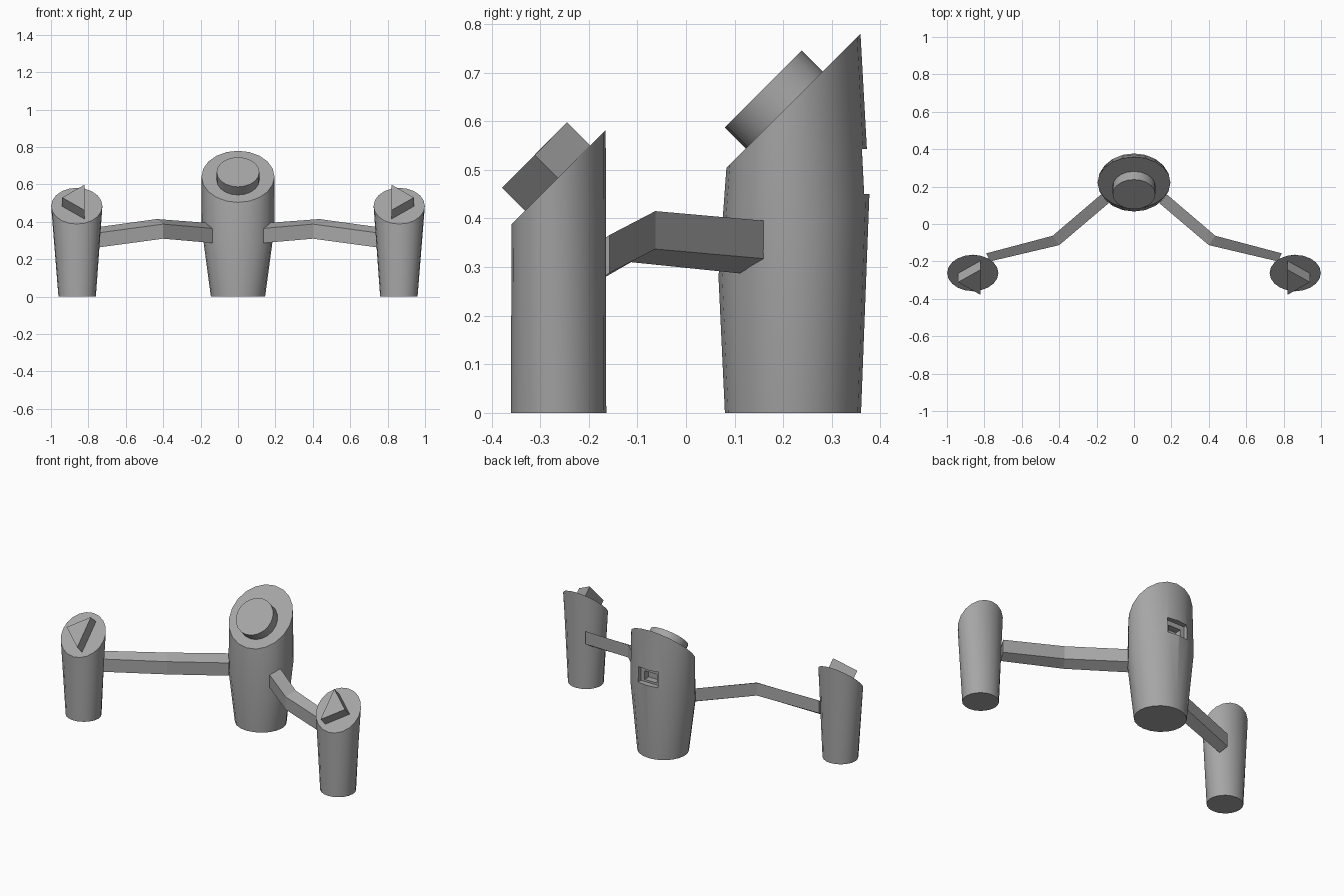
import bpy, bmesh, math
from mathutils import Vector

if "Cube" in bpy.data.objects:
    bpy.data.objects.remove(bpy.data.objects["Cube"])

grey = bpy.data.materials.new("plain grey")
grey.diffuse_color = (0.38, 0.38, 0.38, 1)
grey.use_nodes = True
grey.node_tree.nodes["Principled BSDF"].inputs["Base Color"].default_value = grey.diffuse_color
SIDES = 20
TILT = math.radians(45)


def ring(c, rx, ry, tilt=0.0):
    """Ellipse of points, tipped up towards the back."""
    pts = []
    for i in range(SIDES):
        a = 2 * math.pi * i / SIDES
        u, v = rx * math.cos(a), ry * math.sin(a)
        pts.append(Vector(c) + Vector((u, v * math.cos(tilt), v * math.sin(tilt))))
    return pts


def loft(name, rings, smooth=True):
    """Closed skin through rings of equal point count, with end caps."""
    bm = bmesh.new()
    rows = [[bm.verts.new(p) for p in r] for r in rings]
    n = len(rows[0])
    for a, b in zip(rows, rows[1:]):
        for i in range(n):
            j = (i + 1) % n
            bm.faces.new((a[i], a[j], b[j], b[i]))
    bm.faces.new(rows[0][::-1])
    bm.faces.new(rows[-1])
    bmesh.ops.recalc_face_normals(bm, faces=bm.faces)
    me = bpy.data.meshes.new(name)
    bm.to_mesh(me)
    bm.free()
    me.materials.append(grey)
    ob = bpy.data.objects.new(name, me)
    bpy.context.collection.objects.link(ob)
    if smooth:
        bpy.ops.object.select_all(action='DESELECT')
        ob.select_set(True)
        bpy.context.view_layer.objects.active = ob
        bpy.ops.object.shade_smooth_by_angle(angle=math.radians(35))
    return ob


def box_cut(target, name, x, y0, y1, z0, z1):
    """Hidden box subtracted from the target."""
    def rect(y):
        return [Vector(p) for p in ((-x, y, z0), (x, y, z0), (x, y, z1), (-x, y, z1))]
    cutter = loft(name, [rect(y0), rect(y1)], smooth=False)
    cutter.hide_render = True
    cutter.hide_set(True)
    m = target.modifiers.new(name, 'BOOLEAN')
    m.operation = 'DIFFERENCE'
    m.solver = 'EXACT'
    m.object = cutter


# Central pedestal: round foot, tipped waist ring, 45 degree slanted top
pedestal = loft("central_pedestal", [
    ring((0, 0.22, 0), 0.145, 0.14),
    ring((0, 0.222, 0.365), 0.194, 0.177, math.atan2(0.17, 0.31)),
    ring((0, 0.221, 0.642), 0.195, 0.195, TILT)])

# Socket in the back: shallow recess and a smaller deeper slot
box_cut(pedestal, "socket_recess_cutter", 0.067, 0.34, 0.5, 0.45, 0.543)
box_cut(pedestal, "socket_slot_cutter", 0.042, 0.30, 0.5, 0.462, 0.515)

# Round button on the slanted top
out = Vector((0, -1, 1)).normalized()
base = Vector((0, 0.2025, 0.6225))
loft("round_button", [ring(base + out * d, 0.114, 0.112, TILT) for d in (-0.01, 0.062)])

for side, s in (("left", -1), ("right", 1)):
    # Outer post with slanted top
    loft(side + "_post", [
        ring((s * 0.86, -0.262, 0), 0.1, 0.098),
        ring((s * 0.862, -0.262, 0.485), 0.137, 0.137, TILT)])

    # Arrow-shaped button pointing outwards
    tri = [Vector(p) for p in ((s * 0.822, -0.245, 0.598),
                               (s * 0.822, -0.378, 0.463),
                               (s * 0.94, -0.311, 0.53))]
    loft(side + "_arrow_button", [[p - out * 0.067 for p in tri], tri], smooth=False)

    # Bent arm: (back top corner, front top corner) at inner end, elbow and outer end
    stations = (((0.17, 0.163, 0.395), (0.137, 0.11, 0.365)),
                ((0.435, -0.063, 0.415), (0.40, -0.113, 0.388)),
                ((0.79, -0.157, 0.366), (0.77, -0.20, 0.338)))
    drop = Vector((0, 0, 0.078))
    rows = []
    for b, f in stations:
        b, f = Vector((s * b[0], b[1], b[2])), Vector((s * f[0], f[1], f[2]))
        rows.append([b, f, f - drop, b - drop])
    loft(side + "_arm", rows, smooth=False)
